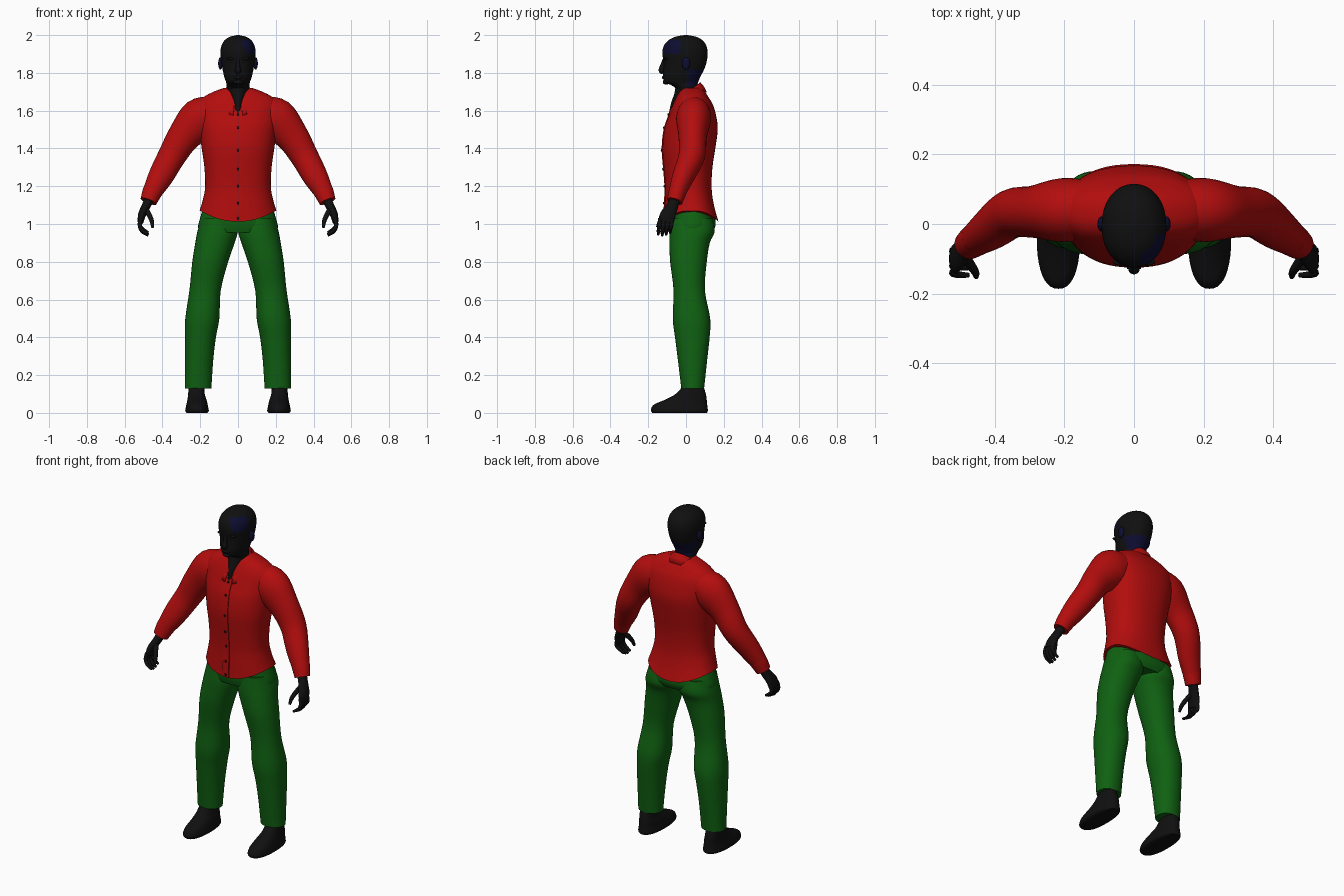
import bpy, bmesh, math
from mathutils import Vector

old = bpy.data.objects.get("Cube")
if old:
    bpy.data.objects.remove(old, do_unlink=True)


def material(name, r, g, b):
    m = bpy.data.materials.new(name)
    m.use_nodes = True
    m.diffuse_color = (r, g, b, 1)
    node = next(n for n in m.node_tree.nodes if n.type == "BSDF_PRINCIPLED")
    node.inputs["Base Color"].default_value = (r, g, b, 1)
    node.inputs["Roughness"].default_value = 0.8
    return m


RED = material("shirt red", 0.45, 0.004, 0.004)
GREEN = material("trouser green", 0.005, 0.12, 0.006)
BLACK = material("black", 0.005, 0.005, 0.005)
NAVY = material("navy", 0.004, 0.004, 0.03)


def finish(name, bm, *mats):
    bmesh.ops.recalc_face_normals(bm, faces=bm.faces)
    mesh = bpy.data.meshes.new(name)
    bm.to_mesh(mesh)
    bm.free()
    ob = bpy.data.objects.new(name, mesh)
    bpy.context.collection.objects.link(ob)
    for m in mats:
        mesh.materials.append(m)
    bpy.ops.object.select_all(action="DESELECT")
    ob.select_set(True)
    bpy.context.view_layer.objects.active = ob
    bpy.ops.object.shade_smooth_by_angle(angle=math.radians(50))
    return ob


def smooth_rows(rows, steps=4):
    """Catmull-Rom resampling of rows of numbers."""
    out = []
    for i in range(len(rows) - 1):
        a, b, c, d = (rows[max(0, min(len(rows) - 1, i + k))] for k in (-1, 0, 1, 2))
        for s in range(steps):
            t = s / steps
            out.append([0.5 * (2 * q + (r - p) * t + (2 * p - 5 * q + 4 * r - w) * t * t
                               + (3 * q - p - 3 * r + w) * t ** 3)
                        for p, q, r, w in zip(a, b, c, d)])
    return out + [list(rows[-1])]


def skin(rings, capped=True):
    """Bridge rings of points into a closed surface."""
    bm = bmesh.new()
    loops = [[bm.verts.new(p) for p in ring] for ring in rings]
    n = len(loops[0])
    for a, b in zip(loops, loops[1:]):
        for i in range(n):
            j = (i + 1) % n
            bm.faces.new((a[i], a[j], b[j], b[i]))
    if capped:
        bm.faces.new(loops[0])
        bm.faces.new(loops[-1])
    return bm


def oval(n, power=1.0):
    for i in range(n):
        a = math.tau * i / n
        yield [math.copysign(abs(v) ** power, v) for v in (math.cos(a), math.sin(a))]


def stack(rows, n=40, power=1.0, side=1):
    """Horizontal ovals; row = height, centre x, half width, front y, back y."""
    return skin([[(side * cx + hw * c, (f + b) / 2 + (b - f) / 2 * s, z)
                  for c, s in oval(n, power)] for z, cx, hw, f, b in smooth_rows(rows)])


def tube(rows, n=24, side=1):
    """Ovals along a path; row = x, y, z, radius across, radius in depth."""
    rows = smooth_rows(rows)
    pts = [Vector((side * r[0], r[1], r[2])) for r in rows]
    rings = []
    for i, p in enumerate(pts):
        along = (pts[min(i + 1, len(pts) - 1)] - pts[max(i - 1, 0)]).normalized()
        u = Vector((0, 1, 0)).cross(along).normalized()
        v = along.cross(u)
        rings.append([p + u * c * rows[i][3] + v * s * rows[i][4] for c, s in oval(n)])
    return skin(rings)


def ball(name, mat, centre, size, n=16):
    bm = bmesh.new()
    bmesh.ops.create_uvsphere(bm, u_segments=n, v_segments=n // 2 + 2, radius=1)
    bmesh.ops.scale(bm, vec=size, verts=bm.verts)
    bmesh.ops.translate(bm, vec=centre, verts=bm.verts)
    return finish(name, bm, mat)


# Shirt body with a hem dipping at front and back
body = [(1.07, 0, .203, -.115, .172), (1.13, 0, .187, -.112, .15), (1.2, 0, .174, -.11, .136),
        (1.3, 0, .178, -.118, .14), (1.4, 0, .192, -.125, .155), (1.5, 0, .205, -.115, .168),
        (1.57, 0, .215, -.092, .16), (1.63, 0, .215, -.07, .143), (1.67, 0, .185, -.052, .12),
        (1.7, 0, .13, -.035, .1), (1.72, 0, .075, -.02, .08)]
bm = stack(body, n=56, power=.88)
for v in bm.verts:
    fade = max(0, (1.25 - v.co.z) / 0.18)
    v.co.z -= 0.058 * fade * max(0, 1 - (v.co.x / 0.2) ** 2)
finish("shirt_body", bm, RED)
profile = smooth_rows(body)


def front_y(z):
    for a, b in zip(profile, profile[1:]):
        if a[0] <= z <= b[0]:
            return a[3] + (b[3] - a[3]) * (z - a[0]) / (b[0] - a[0])
    return profile[0][3]


# Button strip and buttons
strip = []
for i in range(25):
    z = 1.015 + 0.585 * i / 24
    y = front_y(z)
    strip.append([(-.02, y + .01, z), (-.02, y - .004, z), (.02, y - .004, z), (.02, y + .01, z)])
finish("button_strip", skin(strip), RED)
for i, z in enumerate((1.03, 1.11, 1.2, 1.29, 1.39, 1.51, 1.58)):
    ball(f"button_{i + 1}", BLACK, (0, front_y(z) - .005, z), (.007, .004, .007), 10)

# Folded collar, open at the front
bm = bmesh.new()
rows = []
for i in range(41):
    a = math.radians(-166 + 332 * i / 40)
    s, c = math.sin(a), math.cos(a)
    z = 1.685 + .062 * c
    rows.append([bm.verts.new(p) for p in (
        (.07 * s, .002 + .068 * c, z - .03), (.074 * s, .002 + .074 * c, z),
        (.09 * s, .004 + .088 * c, z - .022), (.102 * s, .006 + .1 * c, z - .05))])
for a, b in zip(rows, rows[1:]):
    for k in range(3):
        bm.faces.new((a[k], a[k + 1], b[k + 1], b[k]))
collar = finish("collar", bm, RED)
mod = collar.modifiers.new("thickness", "SOLIDIFY")
mod.thickness = 0.008
mod.offset = 0

# Bare chest in the open collar
finish("chest_opening", stack([(1.59, 0, .016, -.09, -.04), (1.64, 0, .024, -.079, 0),
                               (1.69, 0, .045, -.062, .04), (1.73, 0, .056, -.055, .05)]), BLACK)

# Head and neck
bm = stack([(1.66, 0, .06, -.04, .065), (1.71, 0, .06, -.048, .06), (1.735, 0, .061, -.078, .06),
            (1.75, 0, .063, -.112, .064), (1.78, 0, .073, -.121, .076), (1.81, 0, .08, -.12, .092),
            (1.85, 0, .087, -.118, .107), (1.9, 0, .093, -.125, .115), (1.94, 0, .089, -.119, .109),
            (1.97, 0, .073, -.096, .09), (1.99, 0, .046, -.06, .058), (2, 0, .006, -.01, .01)],
           n=64, power=.95)
for f in bm.faces:
    p = f.calc_center_median()
    nape = p.y > .01 and 1.73 < p.z < 1.82
    temple = p.x > .015 and -.115 < p.y < -.03 and 1.9 < p.z < 1.975
    f.material_index = int(nape or temple)
finish("head", bm, BLACK, NAVY)
finish("nose", tube([(0, -.114, 1.875, .008, .008), (0, -.122, 1.84, .01, .014),
                     (0, -.127, 1.812, .017, .018), (0, -.12, 1.798, .01, .008)], 16), BLACK)
ball("lips", BLACK, (0, -.118, 1.776), (.025, .01, .009))
ball("chin", BLACK, (0, -.105, 1.752), (.028, .018, .014))

# Hips of the trousers
finish("trouser_hips", stack([(1.1, 0, .18, -.09, .13), (1.04, 0, .198, -.092, .152),
                              (.99, 0, .211, -.088, .156), (.955, 0, .205, -.078, .14)],
                             power=.9), GREEN)

for side, word in ((1, "left"), (-1, "right")):
    ball(word + "_ear", NAVY, (side * .093, 0, 1.85), (.012, .022, .033))
    ball(word + "_brow", BLACK, (side * .035, -.108, 1.875), (.026, .012, .008))

    # Sleeve and cuff
    finish(word + "_sleeve", tube([
        (.12, .045, 1.595, .085, .08), (.2, .04, 1.555, .112, .092), (.285, .035, 1.465, .088, .075),
        (.35, .03, 1.36, .074, .07), (.41, -.015, 1.25, .066, .058), (.465, -.053, 1.15, .047, .043)],
        32, side), RED)
    finish(word + "_cuff", tube([(.446, -.04, 1.185, .054, .048), (.458, -.048, 1.16, .051, .046),
                                 (.474, -.06, 1.12, .044, .042)], 32, side), RED)

    # Hand: palm, four fingers and thumb
    finish(word + "_palm", tube([(.465, -.055, 1.14, .027, .028), (.487, -.072, 1.095, .023, .031),
                                 (.508, -.095, 1.05, .021, .041), (.516, -.107, 1.01, .015, .041)],
                                20, side), BLACK)
    for k, finger in enumerate(("index", "middle", "ring", "little")):
        y = -.137 + .021 * k
        drop = (.005, 0, .004, .014)[k]
        finish(f"{word}_{finger}_finger", tube([
            (.514, y, 1.03, .011, .011), (.52, y - .004, .993, .011, .011),
            (.506, y - .008, .96 + drop, .01, .01), (.475, y - .01, .94 + drop, .007, .007)],
            12, side), BLACK)
    finish(word + "_thumb", tube([(.488, -.09, 1.08, .015, .016), (.466, -.122, 1.04, .013, .014),
                                  (.455, -.14, 1.01, .011, .011), (.453, -.152, .982, .007, .007)],
                                 12, side), BLACK)

    # Trouser leg
    finish(word + "_trouser_leg", stack([
        (1.03, .11, .085, -.08, .14), (.96, .109, .106, -.086, .152), (.9, .122, .104, -.087, .126),
        (.8, .147, .095, -.084, .11), (.65, .174, .083, -.066, .1), (.5, .189, .09, -.07, .128),
        (.4, .199, .082, -.058, .125), (.28, .206, .075, -.043, .112), (.13, .211, .07, -.025, .096)],
        power=.92, side=side), GREEN)

    # Shoe
    finish(word + "_shoe", stack([
        (0, .217, .056, -.178, .11), (.008, .217, .062, -.184, .115), (.022, .217, .061, -.185, .115),
        (.045, .217, .056, -.168, .112), (.068, .217, .051, -.115, .11),
        (.1, .22, .044, -.055, .105), (.15, .22, .04, -.01, .09)], power=.85, side=side), BLACK)
